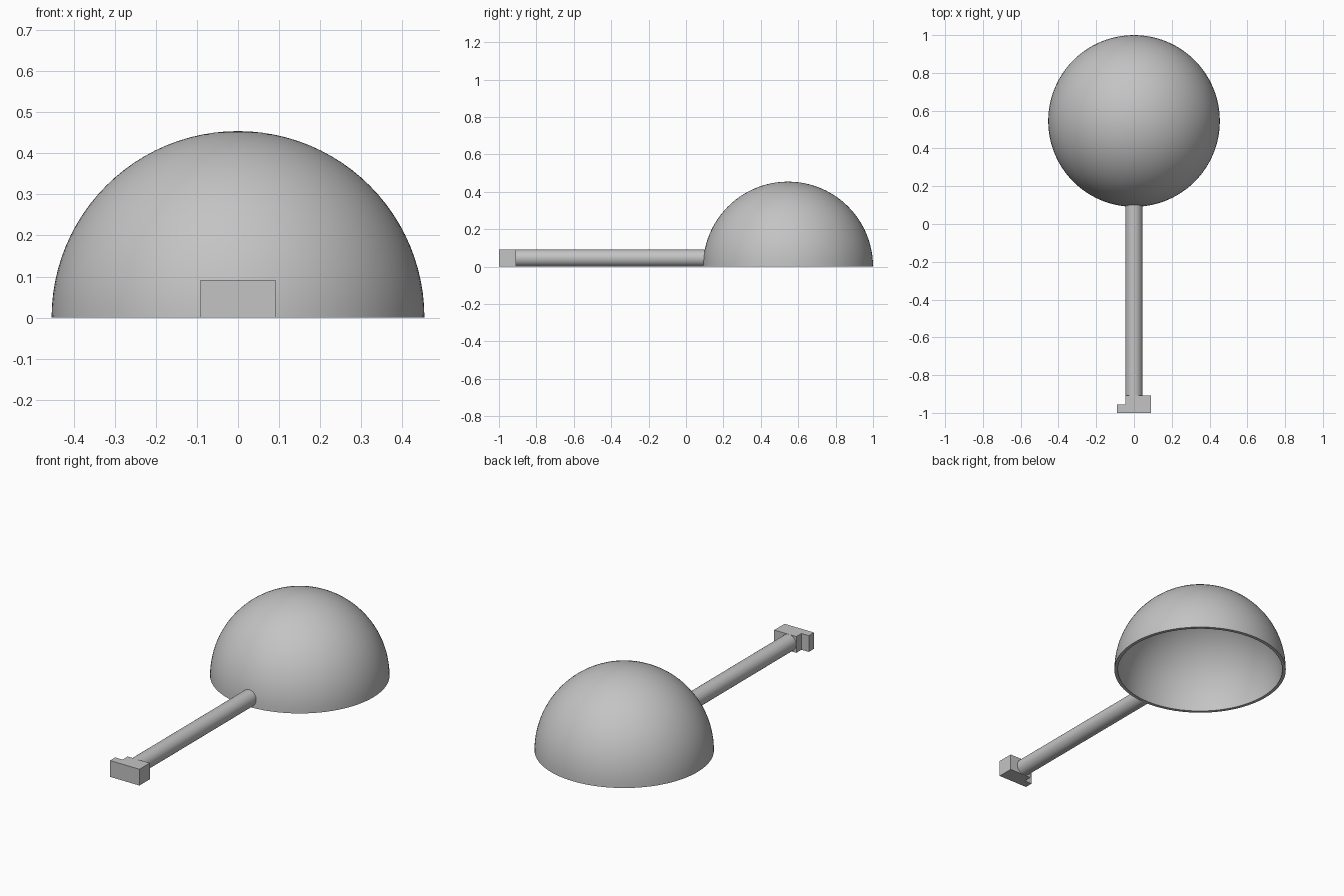
import bpy, bmesh, math
from mathutils import Matrix

if "Cube" in bpy.data.objects:
    bpy.data.objects.remove(bpy.data.objects["Cube"])

grey = bpy.data.materials.new("plain grey")
grey.diffuse_color = (0.55, 0.55, 0.55, 1)
grey.use_nodes = True
grey.node_tree.nodes["Principled BSDF"].inputs["Base Color"].default_value = grey.diffuse_color


def add_object(name, bm, smooth=False):
    bmesh.ops.recalc_face_normals(bm, faces=bm.faces)
    mesh = bpy.data.meshes.new(name)
    bm.to_mesh(mesh)
    bm.free()
    mesh.materials.append(grey)
    ob = bpy.data.objects.new(name, mesh)
    bpy.context.collection.objects.link(ob)
    if smooth:
        bpy.ops.object.select_all(action='DESELECT')
        ob.select_set(True)
        bpy.context.view_layer.objects.active = ob
        bpy.ops.object.shade_smooth_by_angle(angle=math.radians(35))
    return ob


# Hollow dome: outer arc, inner arc and flat rim spun about the z axis
R_OUT, R_IN, STEPS = 0.4545, 0.4365, 24
angles = [math.pi / 2 * i / STEPS for i in range(STEPS + 1)]
profile = [(R_OUT * math.sin(a), R_OUT * math.cos(a)) for a in angles]
profile += [(R_IN * math.sin(a), R_IN * math.cos(a)) for a in reversed(angles)]
bm = bmesh.new()
verts = [bm.verts.new((x, 0, z)) for x, z in profile]
edges = [bm.edges.new(pair) for pair in zip(verts, verts[1:])]
bmesh.ops.spin(bm, geom=verts + edges, cent=(0, 0, 0), axis=(0, 0, 1),
               angle=2 * math.pi, steps=96)
bmesh.ops.remove_doubles(bm, verts=bm.verts, dist=1e-5)
bmesh.ops.dissolve_degenerate(bm, edges=bm.edges, dist=1e-6)
dome = add_object("dome", bm, smooth=True)
dome.location = (0, 0.5455, 0)

# Round handle, ending inside the thickness of the dome wall
Y0, Y1, R = -0.909, 0.104, 0.0452
bm = bmesh.new()
bmesh.ops.create_cone(bm, cap_ends=True, segments=48, radius1=R, radius2=R,
                      depth=Y1 - Y0,
                      matrix=Matrix.Translation((0, (Y0 + Y1) / 2, 0.0455))
                      @ Matrix.Rotation(math.pi / 2, 4, 'X'))
add_object("handle", bm, smooth=True)

# Stepped end block: L-shaped outline raised to the handle's height
outline = [(-0.091, -1), (0.091, -1), (0.091, -0.909),
           (-0.0455, -0.909), (-0.0455, -0.9545), (-0.091, -0.9545)]
bm = bmesh.new()
face = bm.faces.new([bm.verts.new((x, y, 0)) for x, y in outline])
top = bmesh.ops.extrude_face_region(bm, geom=[face])["geom"]
bmesh.ops.translate(bm, vec=(0, 0, 0.091),
                    verts=[v for v in top if isinstance(v, bmesh.types.BMVert)])
add_object("end_block", bm)
